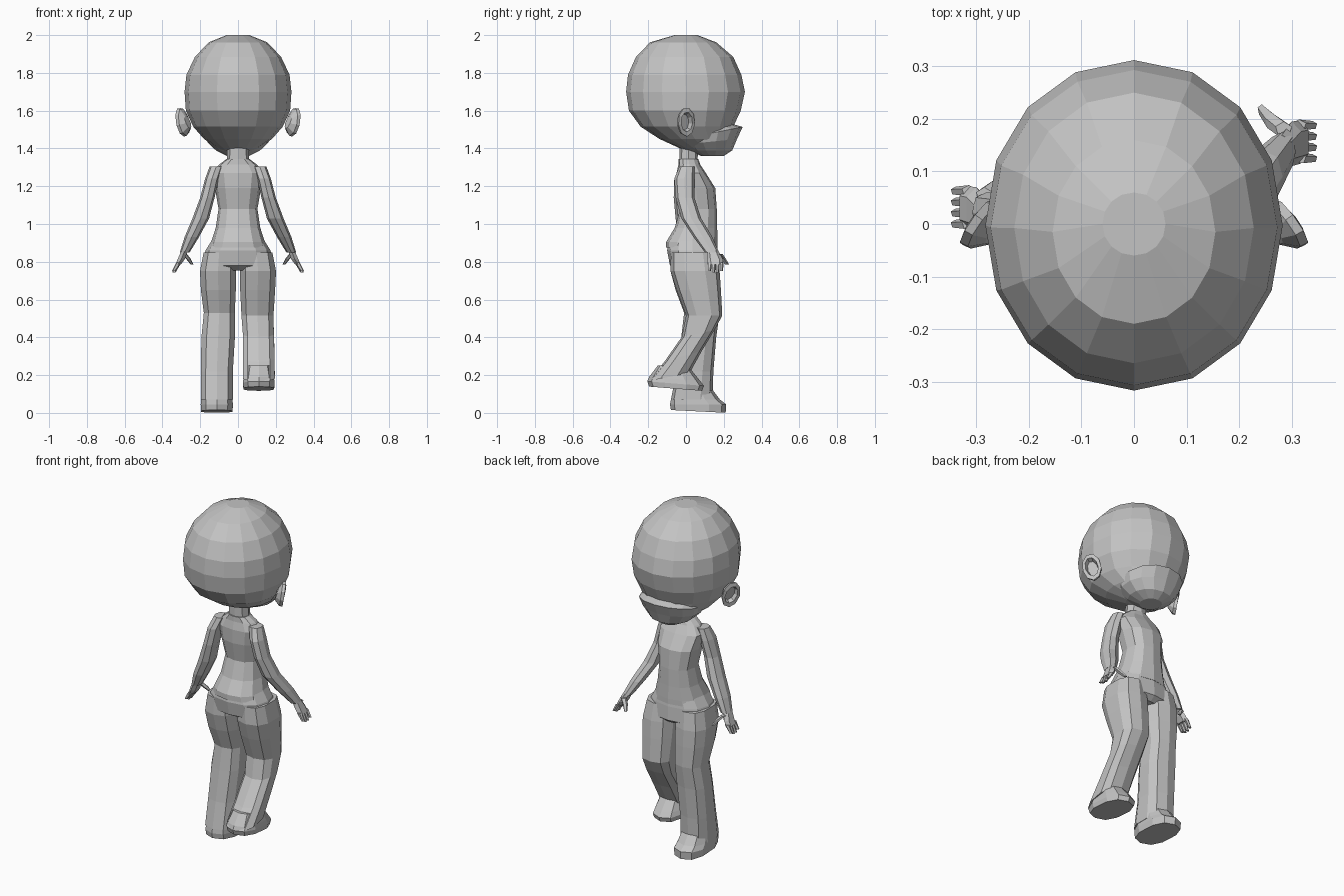
import bpy, bmesh, math
from mathutils import Vector

mat = bpy.data.materials.new("plain grey")
mat.diffuse_color = (0.55, 0.55, 0.55, 1)


def skin(name, loops):
    """Skin a list of point loops into a closed flat-faced mesh."""
    bm = bmesh.new()
    vs = [[bm.verts.new(p) for p in loop] for loop in loops]
    n = len(vs[0])
    for a, b in zip(vs, vs[1:]):
        for i in range(n):
            j = (i + 1) % n
            bm.faces.new((a[i], a[j], b[j], b[i]))
    bm.faces.new(vs[0][::-1])
    bm.faces.new(vs[-1])
    bmesh.ops.recalc_face_normals(bm, faces=bm.faces)
    me = bpy.data.meshes.new(name)
    bm.to_mesh(me)
    bm.free()
    me.materials.append(mat)
    ob = bpy.data.objects.new(name, me)
    bpy.context.collection.objects.link(ob)
    return ob


def spow(v, p):
    return math.copysign(abs(v) ** p, v)


def loft(name, rings, n=10, p=0.85, side=1):
    """Rings are (x, y_back, y_front, z, half_width, slope along y)."""
    loops = []
    for x, y0, y1, z, rx, *sl in rings:
        k = sl[0] if sl else 0
        cy, ry = (y0 + y1) / 2, (y1 - y0) / 2
        loop = []
        for i in range(n):
            a = 2 * math.pi * i / n + math.pi / 2
            dy = ry * spow(math.sin(a), p)
            loop.append((side * (x + rx * spow(math.cos(a), p)), cy + dy, z + k * dy))
        loops.append(loop)
    return skin(name, loops)


# Head, face towards +y
loft("head", [
    (0, -0.06, 0.06, 2.0, 0.06), (0, -0.19, 0.16, 1.962, 0.155),
    (0, -0.265, 0.25, 1.885, 0.228), (0, -0.307, 0.293, 1.79, 0.273),
    (0, -0.317, 0.312, 1.70, 0.283), (0, -0.302, 0.29, 1.60, 0.276),
    (0, -0.24, 0.25, 1.515, 0.237), (0, -0.14, 0.235, 1.45, 0.18),
    (0, -0.02, 0.21, 1.395, 0.10), (0, 0.05, 0.16, 1.375, 0.05)], n=16, p=0.97)

# Protruding mouth with a ledge on top
loft("muzzle", [
    (0, -0.02, 0.24, 1.505, 0.15, 0.2), (0, -0.04, 0.30, 1.48, 0.18, 0.2),
    (0, -0.02, 0.27, 1.435, 0.165, 0.1), (0, 0.02, 0.245, 1.39, 0.12),
    (0, 0.08, 0.20, 1.36, 0.06)], n=14, p=0.95)

# Ears: cupped discs flaring backwards
u = Vector((0.55, -0.83, 0)).normalized()
nrm = Vector((0.83, 0.55, 0))
for side, label in ((1, "right"), (-1, "left")):
    loops = []
    for off, s in ((-0.03, 0.45), (-0.005, 0.95), (0.012, 1), (0.014, 0.68), (-0.012, 0.55)):
        loop = []
        for i in range(9):
            a = 2 * math.pi * i / 9 + 0.5
            q = (Vector((0.29, -0.003, 1.54)) + nrm * off + u * (0.053 * s * math.cos(a))
                 + Vector((0.25 * math.sin(a) * 0.05, 0, 0.077 * s * math.sin(a))))
            loop.append((side * q.x, q.y, q.z))
        loops.append(loop)
    skin(label + "_ear", loops)

# Neck and shirt
loft("neck", [(0, -0.035, 0.065, 1.43, 0.055), (0, -0.035, 0.06, 1.30, 0.062)], n=8)
loft("torso", [
    (0, -0.04, 0.065, 1.345, 0.06), (0, -0.04, 0.075, 1.315, 0.10),
    (0, -0.05, 0.105, 1.27, 0.135), (0, -0.05, 0.155, 1.19, 0.122),
    (0, -0.03, 0.163, 1.08, 0.103), (0, -0.06, 0.165, 0.98, 0.118),
    (0, -0.105, 0.168, 0.905, 0.142), (0, -0.105, 0.168, 0.875, 0.152)], n=12)

# Hips
loft("hips", [
    (0, -0.09, 0.16, 0.92, 0.135), (0, -0.10, 0.168, 0.86, 0.172),
    (0, -0.085, 0.172, 0.78, 0.195), (0, -0.04, 0.14, 0.755, 0.16)], n=12)

# Standing leg and shoe
loft("left_leg", [
    (0.10, -0.08, 0.16, 0.85, 0.085), (0.106, -0.082, 0.175, 0.75, 0.099),
    (0.104, -0.055, 0.178, 0.65, 0.096), (0.099, -0.01, 0.178, 0.53, 0.085),
    (0.105, -0.025, 0.16, 0.40, 0.092), (0.112, -0.05, 0.145, 0.22, 0.088),
    (0.112, -0.08, 0.14, 0.07, 0.088)], side=-1, p=0.75)
loft("left_shoe", [
    (0.112, -0.06, 0.12, 0.15, 0.075), (0.112, -0.08, 0.18, 0.07, 0.086),
    (0.112, -0.085, 0.213, 0.045, 0.089), (0.112, -0.08, 0.21, 0.008, 0.086, -0.05)],
    side=-1, p=0.8)

# Raised leg bent back at the knee, with its shoe
loft("right_leg", [
    (0.10, -0.08, 0.16, 0.85, 0.085), (0.106, -0.082, 0.178, 0.75, 0.099),
    (0.104, -0.05, 0.185, 0.65, 0.096), (0.103, 0.0, 0.192, 0.515, 0.088),
    (0.108, -0.022, 0.15, 0.42, 0.085, 0.2), (0.11, -0.115, 0.085, 0.30, 0.087, 0.3),
    (0.11, -0.20, 0.02, 0.19, 0.088, 0.2)], p=0.75)
loft("right_shoe", [
    (0.11, -0.15, 0.01, 0.25, 0.07), (0.11, -0.195, 0.075, 0.18, 0.084, -0.08),
    (0.11, -0.205, 0.095, 0.155, 0.088, -0.08), (0.11, -0.195, 0.085, 0.128, 0.084, -0.08)],
    p=0.8)

# Arms and hands; the left arm hangs further back than the right
for side, label, back in ((1, "right", 0), (-1, "left", 1)):
    arm = [(0.115, -0.035, 0.045, 1.305, 0.035, 0), (0.138, -0.062, 0.045, 1.24, 0.036, 0),
           (0.162, -0.055, 0.045, 1.14, 0.038, 0.01), (0.197, -0.025, 0.08, 1.03, 0.044, 0.03),
           (0.245, 0.04, 0.14, 0.93, 0.038, 0.08), (0.282, 0.10, 0.175, 0.85, 0.026, 0.115)]
    loft(label + "_arm", [(x, a - k * back, b - k * back, z, r)
                          for x, a, b, z, r, k in arm], n=8, side=side)
    d = 0.125 * back
    loft(label + "_palm", [(0.282, 0.11 - d, 0.17 - d, 0.86, 0.02),
                           (0.30, 0.11 - d, 0.195 - d, 0.815, 0.021),
                           (0.317, 0.115 - d, 0.197 - d, 0.785, 0.017)], n=6, side=side)
    for i in range(4):
        y = 0.125 + 0.021 * i - d
        tip = 0.742 if i in (1, 2) else 0.752
        loft(f"{label}_finger_{i + 1}", [
            (0.314, y - 0.011, y + 0.011, 0.795, 0.014),
            (0.34, y - 0.008, y + 0.008, tip, 0.009)], n=5, side=side)
    loft(label + "_thumb", [(0.285, 0.165 - d, 0.195 - d, 0.84, 0.016),
                            (0.262, 0.18 - d, 0.212 - d, 0.815, 0.013),
                            (0.243, 0.207 - d, 0.228 - d, 0.785, 0.008)], n=5, side=side)
